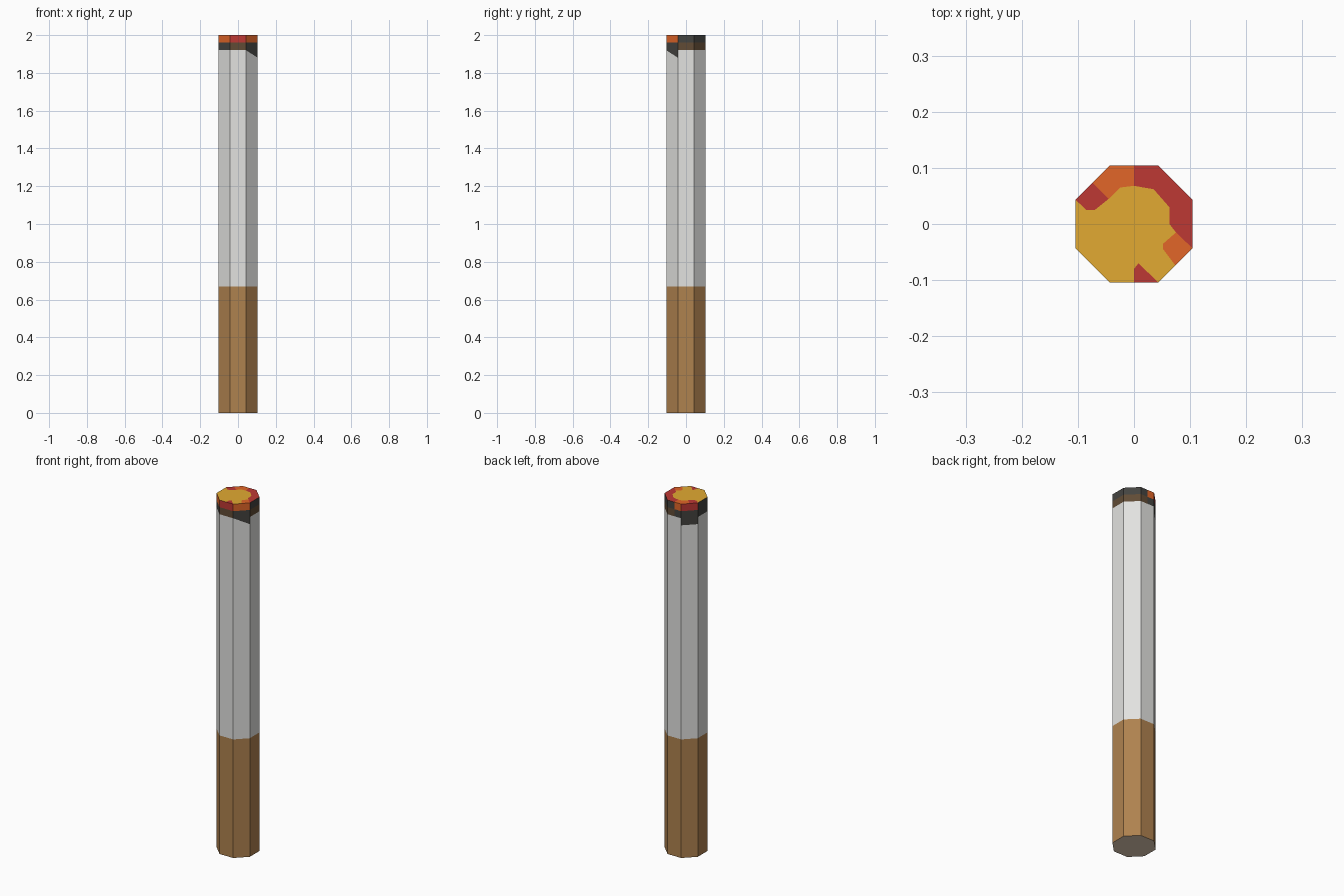
import bpy
import bmesh
from math import cos, sin, radians

cube = bpy.data.objects.get("Cube")
if cube:
    bpy.data.objects.remove(cube, do_unlink=True)

APOTHEM = 0.104
FILTER_TOP, SINGE_LOW, CHAR_LOW, EMBER_LOW, TIP = 0.67, 1.88, 1.92, 1.96, 2.0


def make_material(name, rgb):
    linear = [((c / 255 + 0.055) / 1.055) ** 2.4 for c in rgb] + [1]
    mat = bpy.data.materials.new(name)
    mat.use_nodes = True
    mat.diffuse_color = linear
    node = mat.node_tree.nodes["Principled BSDF"]
    node.inputs["Base Color"].default_value = linear
    node.inputs["Roughness"].default_value = 0.9
    return mat


MATERIALS = {
    "tan": make_material("filter_tan", (175, 130, 79)),
    "cream": make_material("filter_end_cream", (235, 212, 188)),
    "paper": make_material("paper_white", (226, 226, 224)),
    "char": make_material("charcoal", (68, 67, 64)),
    "brown": make_material("scorched_brown", (97, 75, 53)),
    "red": make_material("ember_red", (190, 56, 52)),
    "orange": make_material("ember_orange", (226, 102, 40)),
    "yellow": make_material("ember_yellow", (226, 170, 50)),
}


def rim(i):
    """Octagon outline: even indices are corners, odd ones facet middles."""
    angle = radians(22.5 * (i - 1))
    r = APOTHEM if i % 2 else APOTHEM / cos(radians(22.5))
    return (r * cos(angle), r * sin(angle))


def rims(first, last):
    return [rim(i) for i in range(first, last + 1)]


def at(points, z):
    return [(x, y, z) for x, y in points]


def band(colours, low, high):
    """One ring of side faces; colours has one entry per half facet."""
    return [(c, at(rims(i, i + 1), low) + at(rims(i, i + 1)[::-1], high))
            for i, c in enumerate(colours)]


def build(name, polygons):
    used = list(dict.fromkeys(c for c, _ in polygons))
    bm = bmesh.new()
    for colour, points in polygons:
        face = bm.faces.new([bm.verts.new(p) for p in points])
        face.material_index = used.index(colour)
    bmesh.ops.remove_doubles(bm, verts=bm.verts, dist=0.0001)
    mesh = bpy.data.meshes.new(name)
    bm.to_mesh(mesh)
    bm.free()
    for colour in used:
        mesh.materials.append(MATERIALS[colour])
    obj = bpy.data.objects.new(name, mesh)
    bpy.context.collection.objects.link(obj)
    return obj


def halves(facets):
    """Expand facet colours, counter-clockwise from +x, to half facets."""
    out = []
    for f in facets.split():
        pair = f.split("/")
        out += [pair[0], pair[-1]]
    return out


# Filter with its closed end
build("filter", band(["tan"] * 16, 0, FILTER_TOP)
      + [("cream", at(rims(0, 15)[::-1], 0))])

# Paper tube
build("paper_tube", band(["paper"] * 16, FILTER_TOP, SINGE_LOW))

# Singed edge: one facet fully burnt, one burnt along a diagonal
singe = band(halves("paper paper paper char paper paper paper"),
             SINGE_LOW, CHAR_LOW)
low, high = at(rims(14, 16), SINGE_LOW), at(rims(14, 16), CHAR_LOW)
singe += [("paper", low + [high[0]]),
          ("char", [high[0], low[2], high[2], high[1]])]
build("singed_edge", singe)

# Charred ring and glowing ring
build("charred_ring", band(
    halves("brown brown brown/char char char char brown char"),
    CHAR_LOW, EMBER_LOW))
build("glowing_ring", band(
    halves("char char char/orange red char orange red orange"),
    EMBER_LOW, TIP))

# Ember face: a yellow core with red and orange patches along the rim
right_gap = [(0.052, -0.045), (0.052, -0.035), (0.075, -0.015)]
red_edge = [(0.075, -0.015), (0.063, 0), (0.063, 0.03), (0.035, 0.062), (0, 0.068)]
back_edge = [(0, 0.068), (-0.025, 0.065), (-0.045, 0.045)]
left_edge = [(-0.045, 0.045), (-0.07, 0.025), (-0.085, 0.025)]
front_notch = [(0, -0.08), (0.008, -0.07)]
patches = [
    ("red", rims(0, 5) + red_edge[::-1]),
    ("orange", rims(5, 7) + back_edge[::-1]),
    ("red", rims(7, 8) + left_edge[::-1]),
    ("red", rims(13, 14) + front_notch[::-1]),
    ("orange", rims(15, 16) + right_gap[::-1]),
    ("yellow", rims(14, 15) + right_gap + red_edge[1:] + back_edge[1:]
     + left_edge[1:] + rims(8, 13) + front_notch),
]
build("ember_face", [(c, at(p, TIP)) for c, p in patches])
